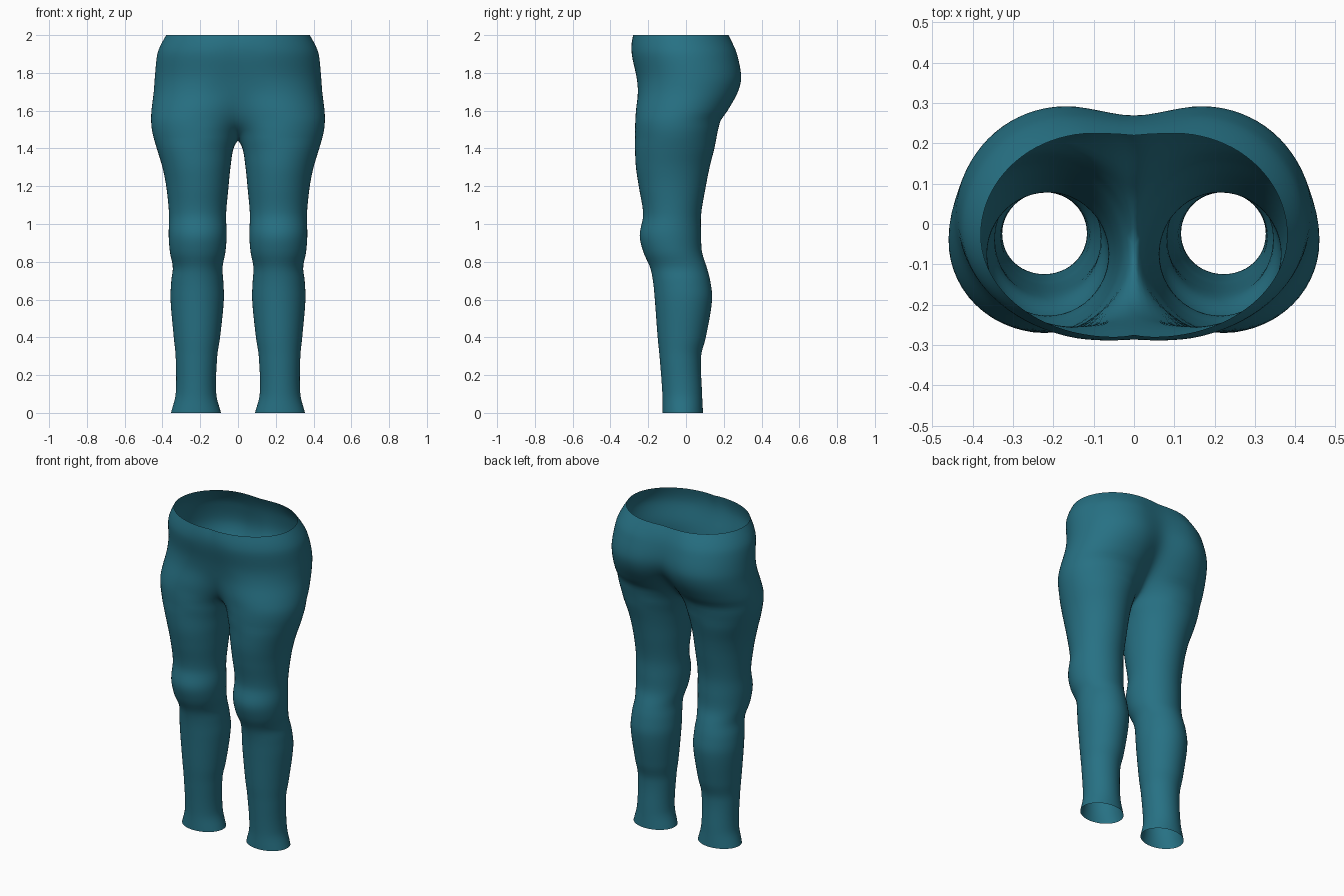
import bpy
import bmesh
from math import asin, cos, sin, pi, sqrt

cube = bpy.data.objects.get("Cube")
if cube:
    bpy.data.objects.remove(cube, do_unlink=True)

# Leg sections in hundredths: height, outer x, inner x, front y, back y
LEG = [
    (0, 35.5, 9, -12.5, 9),
    (10, 33, 11.5, -12.5, 8.5),
    (30, 33, 11, -14, 8),
    (40, 34, 9.5, -15, 10.5),
    (60, 35.7, 7.5, -16.5, 13.8),
    (70, 35.3, 7.8, -17.5, 12.8),
    (77, 34.5, 8.2, -19, 11),
    (85, 36, 6.7, -22.5, 8.5),
    (94, 36.7, 6, -24.5, 8),
    (105, 36.5, 6.3, -22.7, 8),
    (120, 38, 5, -25, 10.5),
    (130, 40, 4, -26.5, 12.5),
    (140, 43, 2.4, -27, 15),
]

# Hip sections: height, outer x, front y, back y,
# then front lobe x, front seam depth %, back lobe x, back seam depth %
HIP = [
    (145, 44.5, -27, 16, 22, 0, 22, 0),
    (150, 45.6, -27, 17, 22, 42, 22, 40),
    (155, 46, -26.8, 18.5, 22, 62, 21, 52),
    (160, 45.8, -26.5, 22, 20, 76, 20, 63),
    (170, 44.6, -25.5, 27.5, 15, 93, 18, 80),
    (178, 44, -26.3, 29.2, 10, 97, 17, 88),
    (190, 42.7, -29, 27, 6, 98, 15, 94),
    (195, 40.8, -29, 25, 5, 98, 13, 97),
    (200, 38, -28, 22.5, 5, 98, 10, 98),
]

RINGS = 100
ARC = 24

# Every section as: height, outer, inner, front, back, lobe, seam, lobe, seam
sections = [(z, o, i, f, b, (o + i) / 2, 0, (o + i) / 2, 0) for z, o, i, f, b in LEG]
sections += [(z, o, 0, f, b, cf, sf, cb, sb) for z, o, f, b, cf, sf, cb, sb in HIP]
sections = [[value / 100 for value in row] for row in sections]


def slope(k, col):
    """Tangent of one section value with respect to height."""
    before = sections[max(k - 1, 0)]
    after = sections[min(k + 1, len(sections) - 1)]
    return (after[col] - before[col]) / (after[0] - before[0])


def section_at(z):
    """Smoothly interpolated section values at a height."""
    k = 0
    while k < len(sections) - 2 and sections[k + 1][0] < z:
        k += 1
    low, high = sections[k], sections[k + 1]
    span = high[0] - low[0]
    t = min(max((z - low[0]) / span, 0), 1)
    h = t * t * (3 - 2 * t)
    values = []
    for col in range(1, len(low)):
        bend = slope(k, col) * t * (1 - t) ** 2 - slope(k + 1, col) * t * t * (1 - t)
        values.append(low[col] + (high[col] - low[col]) * h + bend * span)
    return values


def half_arc(outer, inner, lobe, seam, middle, peak):
    """Points from the inner seam around one lobe to the outer side."""
    start = asin(seam)
    inner_radius = (lobe - inner) / sqrt(1 - seam * seam)
    points = []
    for k in range(ARC + 1):
        a = start + (pi - start) * k / ARC
        radius = inner_radius if a < pi / 2 else outer - lobe
        points.append((lobe - radius * cos(a), middle + (peak - middle) * sin(a)))
    return points


def ring(z):
    """Section of the left half, from front seam to back seam."""
    outer, inner, front, back, cf, sf, cb, sb = section_at(z)
    inner = max(inner, 0)
    if z <= 1.45:
        sf = sb = 0
    if z >= 1.45:
        inner = 0
    sf, sb = (min(max(s, 0), 0.985) for s in (sf, sb))
    middle = (front + back) / 2
    front_arc = half_arc(outer, inner, cf, sf, middle, front)
    back_arc = half_arc(outer, inner, cb, sb, middle, back)
    return front_arc + back_arc[-2::-1]


# Left half of the trousers as a loft
bm = bmesh.new()
loops = []
for k in range(RINGS + 1):
    z = 2 * k / RINGS
    # One ring sits exactly on the crotch
    if abs(z - 1.45) < 0.011:
        z = 1.45 if z < 1.45 else z
    loops.append([bm.verts.new((x, y, z)) for x, y in ring(z)])
for low, high in zip(loops, loops[1:]):
    for j in range(len(low) - 1):
        bm.faces.new((low[j], low[j + 1], high[j + 1], high[j]))
bmesh.ops.remove_doubles(bm, verts=bm.verts[:], dist=0.0002)

mesh = bpy.data.meshes.new("trousers")
bm.to_mesh(mesh)
bm.free()
trousers = bpy.data.objects.new("trousers", mesh)
bpy.context.collection.objects.link(trousers)

# Teal cloth
teal = bpy.data.materials.new("teal_cloth")
teal.use_nodes = True
colour = (0.02, 0.165, 0.23, 1)
teal.diffuse_color = colour
teal.node_tree.nodes["Principled BSDF"].inputs["Base Color"].default_value = colour
mesh.materials.append(teal)

# Mirror to the right side, then soften the creases along the seam
mirror = trousers.modifiers.new("mirror", 'MIRROR')
mirror.merge_threshold = 0.001
seam_group = trousers.vertex_groups.new(name="seam")
for v in mesh.vertices:
    if 1.4 < v.co.z < 1.99:
        weight = min(1, max(0, 1.5 - v.co.x / 0.1))
        weight *= min(1, (2 - v.co.z) / 0.1, (v.co.z - 1.38) / 0.06)
        seam_group.add([v.index], weight, 'REPLACE')
soften = trousers.modifiers.new("soften_seam", 'SMOOTH')
soften.factor = 0.5
soften.iterations = 20
soften.vertex_group = "seam"

# Smooth shading
bpy.ops.object.select_all(action='DESELECT')
bpy.context.view_layer.objects.active = trousers
trousers.select_set(True)
bpy.ops.object.shade_smooth()
